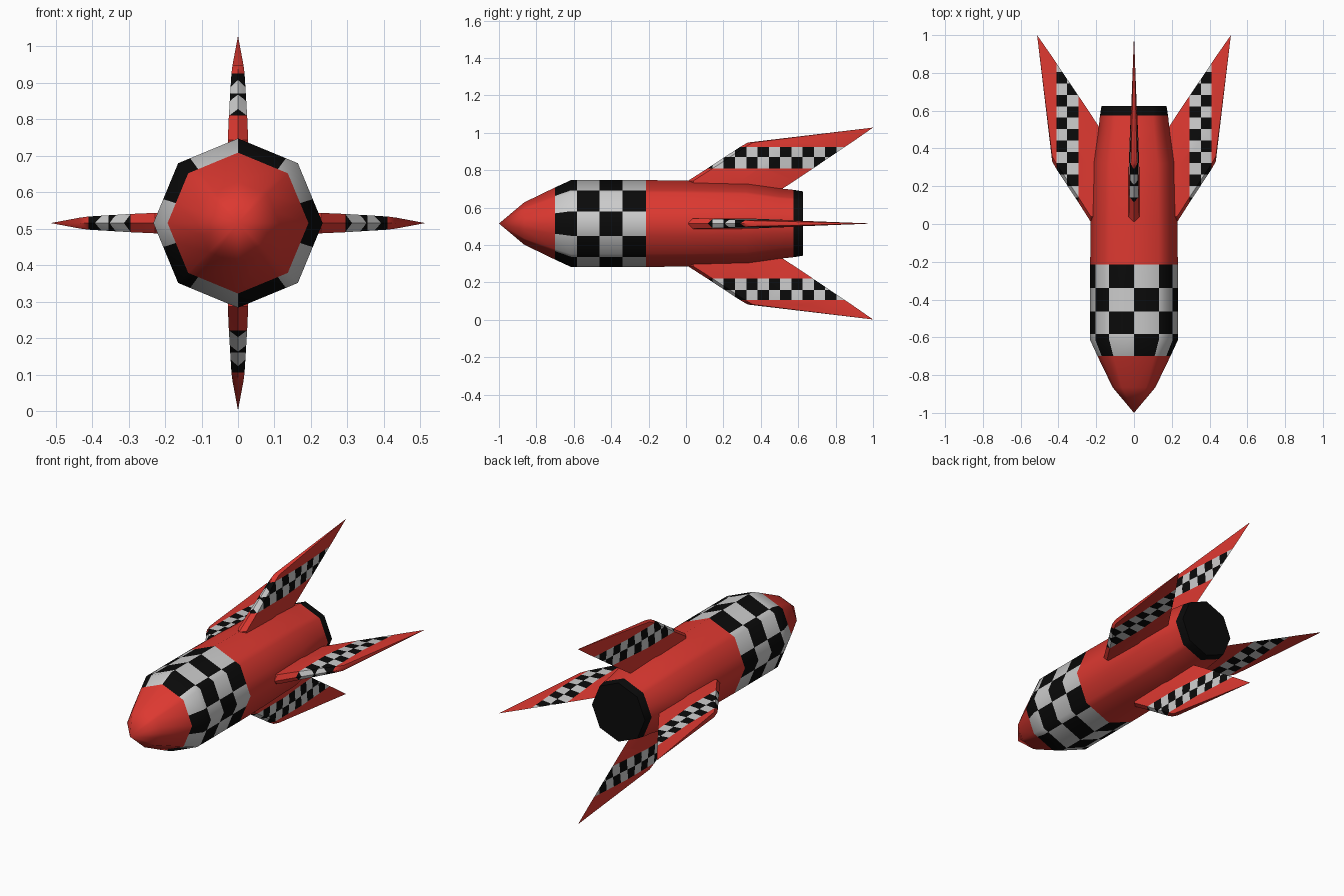
import bpy, bmesh, math
from mathutils import Vector

if "Cube" in bpy.data.objects:
    bpy.data.objects.remove(bpy.data.objects["Cube"])

CZ = 0.515  # height of the rocket axis


def material(name, rgb):
    m = bpy.data.materials.new(name)
    m.diffuse_color = (*rgb, 1)
    m.use_nodes = True
    m.node_tree.nodes["Principled BSDF"].inputs["Base Color"].default_value = m.diffuse_color
    return m


MATS = [material("red", (0.72, 0.04, 0.03)),
        material("white", (0.6, 0.6, 0.6)),
        material("black", (0.003, 0.003, 0.003))]
RED, WHITE, BLACK = 0, 1, 2


def finish(bm, name, angle):
    bmesh.ops.recalc_face_normals(bm, faces=bm.faces[:])
    me = bpy.data.meshes.new(name)
    bm.to_mesh(me)
    bm.free()
    for m in MATS:
        me.materials.append(m)
    ob = bpy.data.objects.new(name, me)
    bpy.context.collection.objects.link(ob)
    bpy.ops.object.select_all(action='DESELECT')
    ob.select_set(True)
    bpy.context.view_layer.objects.active = ob
    bpy.ops.object.shade_smooth_by_angle(angle=math.radians(angle))


# Body: octagonal hull, with extra cuts at ten checker columns
def oct_point(f, r, y):
    j = math.floor(f * 8 + 1e-6)
    k = f * 8 - j
    a, b = j * math.pi / 4, (j + 1) * math.pi / 4
    return Vector((r * ((1 - k) * math.sin(a) + k * math.sin(b)), y,
                   CZ + r * ((1 - k) * math.cos(a) + k * math.cos(b))))


fracs = sorted({round(i / 8, 4) for i in range(8)} | {round(i / 10, 4) for i in range(10)})
n = len(fracs)
profile = [(-0.865, 0.113), (-0.70, 0.193), (-0.615, 0.232), (-0.582, 0.232),
           (-0.462, 0.232), (-0.34, 0.232), (-0.215, 0.232), (0.0, 0.23),
           (0.32, 0.222), (0.5, 0.188), (0.575, 0.18), (0.625, 0.172)]
row_ends = [-0.582, -0.462, -0.34, -0.215]
bm = bmesh.new()
tip = bm.verts.new((0, -1, CZ))
rings = [[bm.verts.new(oct_point(f, r, y)) for f in fracs] for y, r in profile]
for i in range(n):
    bm.faces.new((tip, rings[0][i], rings[0][(i + 1) % n]))
    column = math.floor((fracs[i] + 1e-4) * 10)
    for k in range(len(profile) - 1):
        a, b = rings[k], rings[k + 1]
        f = bm.faces.new((a[i], a[(i + 1) % n], b[(i + 1) % n], b[i]))
        y = (profile[k][0] + profile[k + 1][0]) / 2
        if -0.70 < y < -0.215:
            row = sum(y > e for e in row_ends)
            f.material_index = WHITE if (row + column) % 2 else BLACK
        elif y > 0.575:
            f.material_index = BLACK
bm.faces.new(rings[-1]).material_index = BLACK
finish(bm, "rocket_body", 60)

# Fins: swept lens-section blades; stations are (radius, front y, back y, half thickness)
stations = [(0.15, 0.03, 0.46, 0.028), (0.228, 0.01, 0.58, 0.028),
            (0.295, 0.115, 0.68, 0.025), (0.41, 0.29, 0.85, 0.018),
            (0.433, 0.33, 0.885, 0.015), (0.513, 1.0, 1.0, 0.0)]
R0, R1, R2 = 0.295, 0.355, 0.41   # checker rows
Y0, STEP = 0.262, 0.0602          # checker columns


def build_fin(name, angle):
    d = Vector((math.sin(angle), 0, math.cos(angle)))
    side = Vector((math.cos(angle), 0, -math.sin(angle)))
    bm = bmesh.new()
    rows = []
    for r, y0, y1, t in stations:
        c = y1 - y0
        pts = [(0, 0), (0.05, t), (0.5, t), (1, 0), (0.5, -t), (0.05, -t)]
        rows.append([bm.verts.new((u, y0 + c * p, r)) for p, u in pts])
    for a, b in zip(rows, rows[1:]):
        for i in range(6):
            j = (i + 1) % 6
            bm.faces.new((a[i], a[j], b[j], b[i]))
    bm.faces.new(rows[0])
    bmesh.ops.remove_doubles(bm, verts=bm.verts[:], dist=1e-5)
    bmesh.ops.triangulate(bm, faces=bm.faces[:])

    def cut(co, no):
        faces = [f for f in bm.faces if R0 < f.calc_center_median().z < R2]
        geom = set(faces) | {e for f in faces for e in f.edges} | {v for f in faces for v in f.verts}
        bmesh.ops.bisect_plane(bm, geom=list(geom), plane_co=co, plane_no=no, dist=1e-5)

    cut((0, 0, R1), (0, 0, 1))
    for k in range(-4, 12):
        cut((0, Y0 + STEP * k, 0), (0, 1, 0))
    for f in bm.faces:
        c = f.calc_center_median()
        if R0 < c.z < R2:
            odd = math.floor((c.y - Y0) / STEP) + (c.z < R1)
            f.material_index = WHITE if odd % 2 else BLACK
    for v in bm.verts:
        u, y, r = v.co
        v.co = d * r + side * u + Vector((0, y, CZ))
    finish(bm, name, 40)


for i, label in enumerate(("top", "right", "bottom", "left")):
    build_fin(label + "_fin", i * math.pi / 2)
